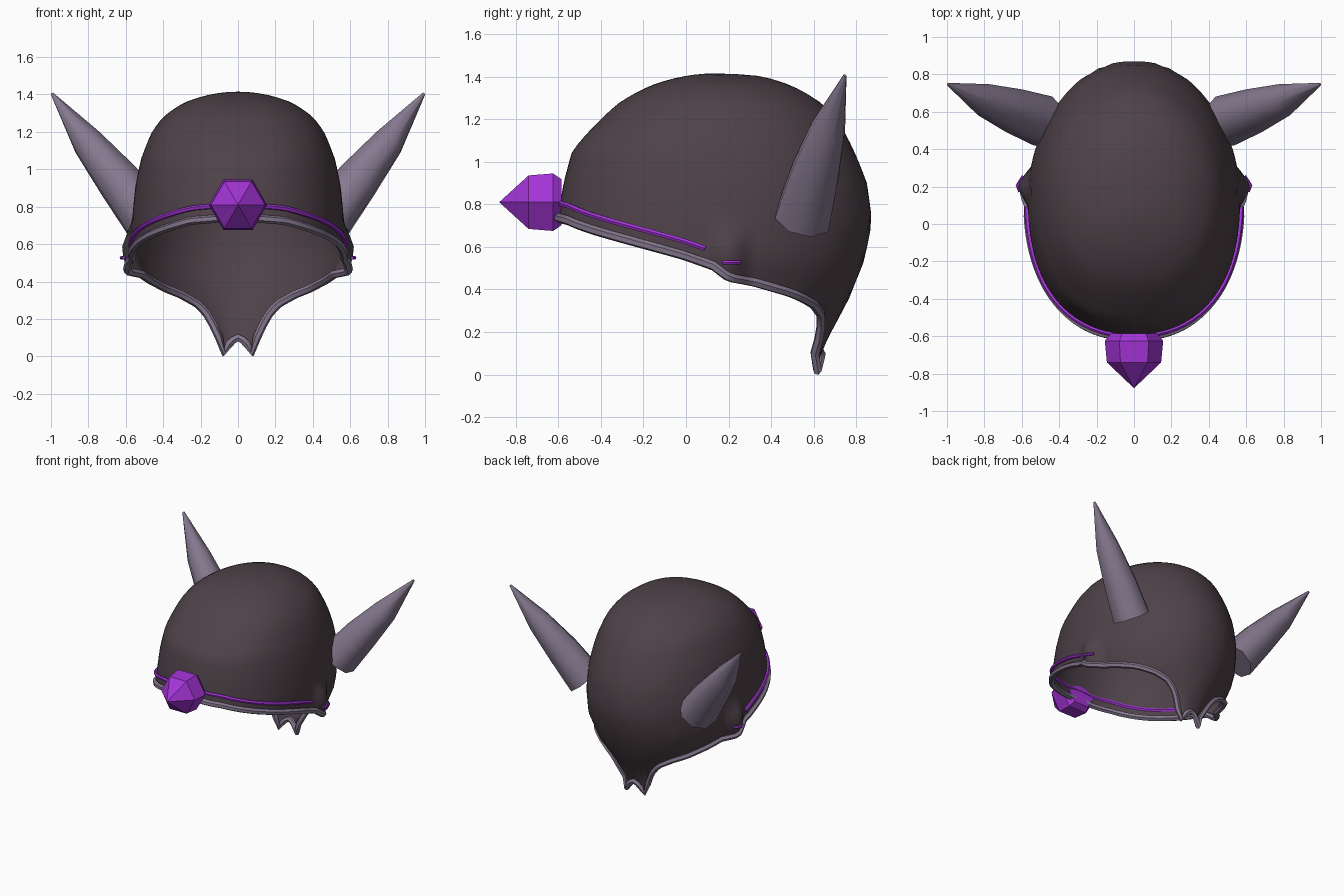
import bpy, bmesh, math
from mathutils import Vector

if "Cube" in bpy.data.objects:
    bpy.data.objects.remove(bpy.data.objects["Cube"])

def material(name, color):
    m = bpy.data.materials.new(name)
    m.diffuse_color = (*color, 1)
    m.use_nodes = True
    m.node_tree.nodes["Principled BSDF"].inputs["Base Color"].default_value = m.diffuse_color
    return m

DARK = material("dark_leather", (0.076, 0.054, 0.065))
HORN = material("grey_horn", (0.235, 0.19, 0.275))
PURPLE = material("purple", (0.366, 0.034, 0.672))

APEX, YC = 1.415, 0.13
# dome profile: height, reach to front, reach to back, half width
PROFILE = [(1.415, 0, 0, 0), (1.405, .12, .2, .12), (1.36, .29, .36, .28),
           (1.28, .44, .50, .40), (1.2, .53, .58, .46), (1.05, .665, .66, .52),
           (.9, .705, .72, .55), (.72, .735, .745, .567), (.54, .735, .71, .567),
           (.365, .735, .64, .50), (.25, .735, .58, .36), (.1, .735, .5, .3), (0, .735, .5, .3)]
# rim height by angle from the front, in degrees
RIM = [(0, .745), (20, .725), (35, .68), (57, .615), (76, .56), (90, .51), (97, .455),
       (110, .435), (130, .385), (147, .33), (156, .285), (161, .24), (166.5, .14),
       (171, .02), (175.5, .08), (180, .1)]

def lerp_table(table, x):
    for a, b in zip(table, table[1:]):
        if x <= b[0]:
            t = (x - a[0]) / (b[0] - a[0])
            return [p + (q - p) * t for p, q in zip(a[1:], b[1:])]
    return list(table[-1][1:])

# square root spacing keeps the crown round
CROWN = [(math.sqrt(APEX - p[0]), *p[1:]) for p in PROFILE]

def rim_z(deg):
    return lerp_table(RIM, abs(deg))[0]

def surface(deg, z, out=0.0):
    """Point of the dome at an angle from the front and a height."""
    f, b, w = lerp_table(CROWN, math.sqrt(max(0, APEX - z)))
    a = math.radians(deg)
    s, c = math.sin(a), math.cos(a)
    depth, n = (f, 2.25) if c > 0 else (b, 2.0)
    r = 0
    if w > 1e-6:
        r = ((abs(s) / w) ** n + (abs(c) / depth) ** n) ** (-1 / n)
    # flared ear ridge
    ear = max(0, 1 - abs(abs(deg) - 97) / 11) * min(1, max(0, (0.7 - z) / 0.09))
    r += 0.06 * ear + out
    return Vector((r * s, YC - r * c, z))

def mesh_object(name, bm, mat, smooth=None):
    bmesh.ops.recalc_face_normals(bm, faces=bm.faces)
    me = bpy.data.meshes.new(name)
    bm.to_mesh(me)
    bm.free()
    me.materials.append(mat)
    ob = bpy.data.objects.new(name, me)
    bpy.context.collection.objects.link(ob)
    if smooth:
        activate(ob)
        bpy.ops.object.shade_smooth_by_angle(angle=math.radians(smooth))
    return ob

def activate(ob):
    bpy.ops.object.select_all(action='DESELECT')
    ob.select_set(True)
    bpy.context.view_layer.objects.active = ob

def loft(name, rings, mat, smooth=None, caps=True):
    bm = bmesh.new()
    rows = [[bm.verts.new(p) for p in ring] for ring in rings]
    for lo, hi in zip(rows, rows[1:]):
        for i in range(len(lo)):
            j = (i + 1) % len(lo)
            bm.faces.new((lo[i], lo[j], hi[j], hi[i]))
    if caps:
        bm.faces.new(rows[0])
        bm.faces.new(rows[-1])
    bmesh.ops.remove_doubles(bm, verts=bm.verts, dist=1e-5)
    return mesh_object(name, bm, mat, smooth)

def tube(name, points, radius, mat, cyclic=False):
    cu = bpy.data.curves.new(name, 'CURVE')
    cu.dimensions = '3D'
    cu.bevel_depth, cu.bevel_resolution, cu.use_fill_caps = radius, 1, True
    sp = cu.splines.new('POLY')
    sp.points.add(len(points) - 1)
    for p, co in zip(sp.points, points):
        p.co = (*co, 1)
    sp.use_cyclic_u = cyclic
    cu.materials.append(mat)
    ob = bpy.data.objects.new(name, cu)
    bpy.context.collection.objects.link(ob)
    activate(ob)
    bpy.ops.object.convert(target='MESH')
    bpy.ops.object.shade_smooth_by_angle(angle=math.radians(50))

# helmet dome, open below
ANGLES = [-180 + 3 * i for i in range(120)]
ROWS = 24
rings = []
for k in range(ROWS + 1):
    t = math.sin(k / ROWS * math.pi / 2)
    rings.append([surface(d, rim_z(d) + (APEX - rim_z(d)) * t) for d in ANGLES])
loft("helmet_dome", rings, DARK, 60, caps=False)

# rolled trim along the rim
tube("rim_trim", [surface(d, rim_z(d), 0.004) for d in ANGLES], 0.022, HORN, True)

# purple cord over the brow, and short ends on the ear ridges
tube("brow_cord", [surface(d, rim_z(d) + 0.068, 0.006) for d in range(-86, 87, 4)], 0.014, PURPLE)
for side, label in ((-1, "left"), (1, "right")):
    tube("ear_cord_" + label, [surface(side * d, 0.527, 0.004) for d in (94, 97, 100, 102)],
         0.01, PURPLE)

def disc(center, axis, radius, sides):
    q = axis.to_track_quat('Z', 'Y')
    return [center + q @ Vector((radius * math.cos(2 * math.pi * i / sides),
                                 radius * math.sin(2 * math.pi * i / sides), 0))
            for i in range(sides)]

# pair of horns
HORN_RINGS = [((.485, .55, .735), .14), ((.64, .605, .94), .122),
              ((.805, .665, 1.145), .088), ((.995, .747, 1.405), .008)]
for side, label in ((-1, "left"), (1, "right")):
    axis = Vector((side * 0.6, 0.22, 0.77))
    loft("horn_" + label,
         [disc(Vector((side * x, y, z)), axis, r, 8) for (x, y, z), r in HORN_RINGS], HORN, 50)

# faceted brow gem
loft("brow_gem", [[(r * math.cos(i * math.pi / 3), y, 0.81 + r * math.sin(i * math.pi / 3))
                   for i in range(6)]
                  for y, r in ((-.585, .125), (-.625, .156), (-.74, .145), (-.877, .001))], PURPLE)
